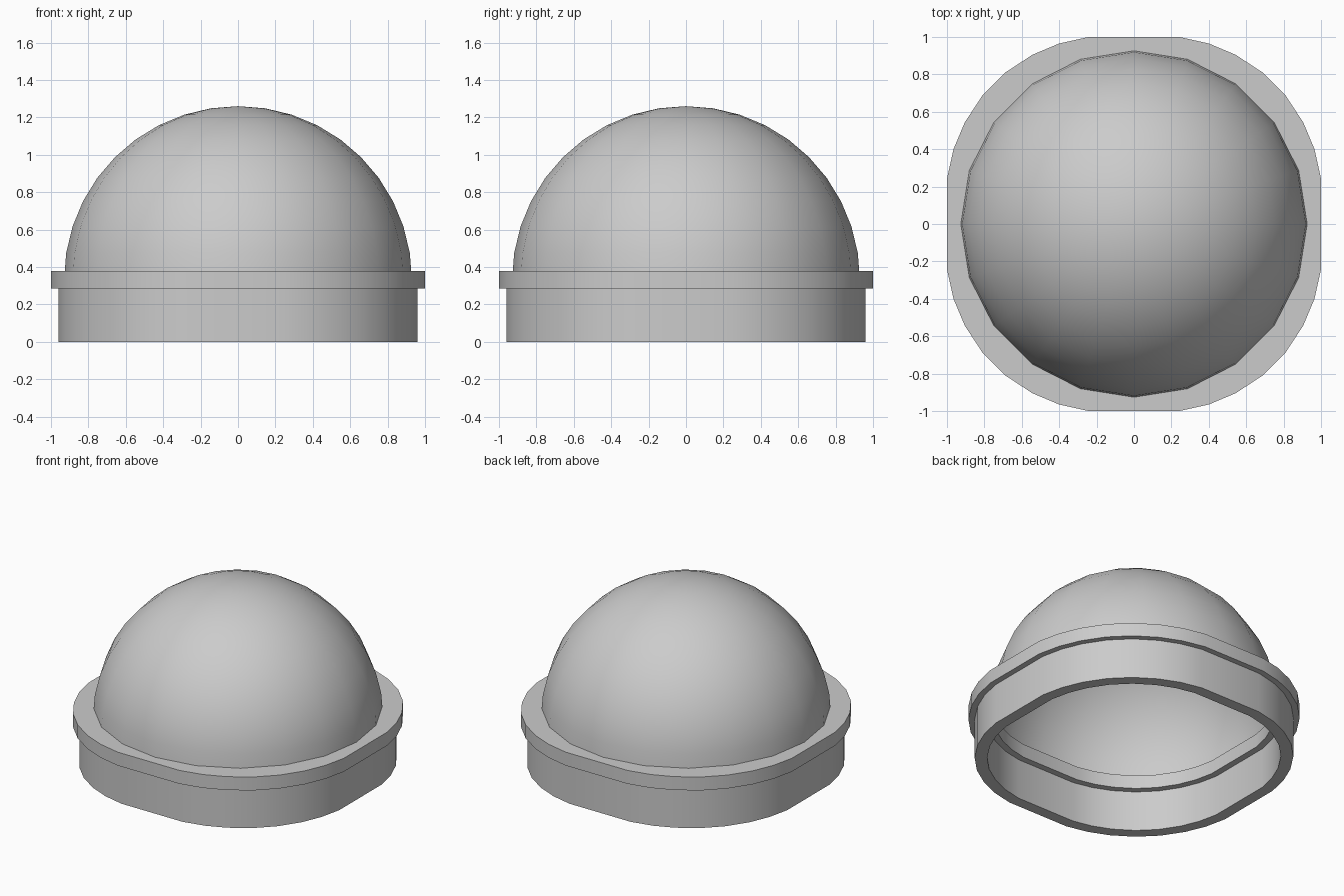
import bpy, bmesh, math
from mathutils import Vector

if "Cube" in bpy.data.objects:
    bpy.data.objects.remove(bpy.data.objects["Cube"])

# Rounded-square outline: one corner, repeated by quarter turns
CORNER = [(1, .243), (.965, .40), (.905, .543), (.81, .688),
          (.688, .81), (.543, .905), (.40, .965), (.243, 1)]


def outline(inset):
    pts = []
    for k in range(4):
        for x, y in CORNER:
            for _ in range(k):
                x, y = -y, x
            pts.append(Vector((x, y)))
    result = []
    n = len(pts)
    for i in range(n):
        a = (pts[i] - pts[i - 1]).normalized()
        b = (pts[(i + 1) % n] - pts[i]).normalized()
        na, nb = Vector((-a.y, a.x)), Vector((-b.y, b.x))
        result.append(pts[i] + (na + nb) * inset / (1 + na.dot(nb)))
    return result


def finish(name, bm, angle):
    bmesh.ops.recalc_face_normals(bm, faces=bm.faces)
    mesh = bpy.data.meshes.new(name)
    bm.to_mesh(mesh)
    bm.free()
    ob = bpy.data.objects.new(name, mesh)
    bpy.context.collection.objects.link(ob)
    bpy.ops.object.select_all(action='DESELECT')
    ob.select_set(True)
    bpy.context.view_layer.objects.active = ob
    bpy.ops.object.shade_smooth_by_angle(angle=math.radians(angle))
    return ob


def band(name, outer, inner, z0, z1):
    bm = bmesh.new()
    loops = [[bm.verts.new((p.x, p.y, z)) for p in outline(o)]
             for o, z in ((outer, z0), (outer, z1), (inner, z1), (inner, z0))]
    n = len(loops[0])
    for k in range(4):
        a, b = loops[k], loops[(k + 1) % 4]
        for i in range(n):
            j = (i + 1) % n
            bm.faces.new((a[i], a[j], b[j], b[i]))
    return finish(name, bm, 30)


# Base wall and the wider flange resting on it
band("base_ring", .04, .12, 0, .285)
band("flange", 0, .165, .285, .38)

# Open hemispherical shell, 20 sides
bm = bmesh.new()
bmesh.ops.create_uvsphere(bm, u_segments=20, v_segments=20, radius=.93)
bmesh.ops.delete(bm, geom=[v for v in bm.verts if v.co.z < -.01], context='VERTS')
bmesh.ops.translate(bm, verts=bm.verts, vec=(0, 0, .33))
dome = finish("dome", bm, 40)
